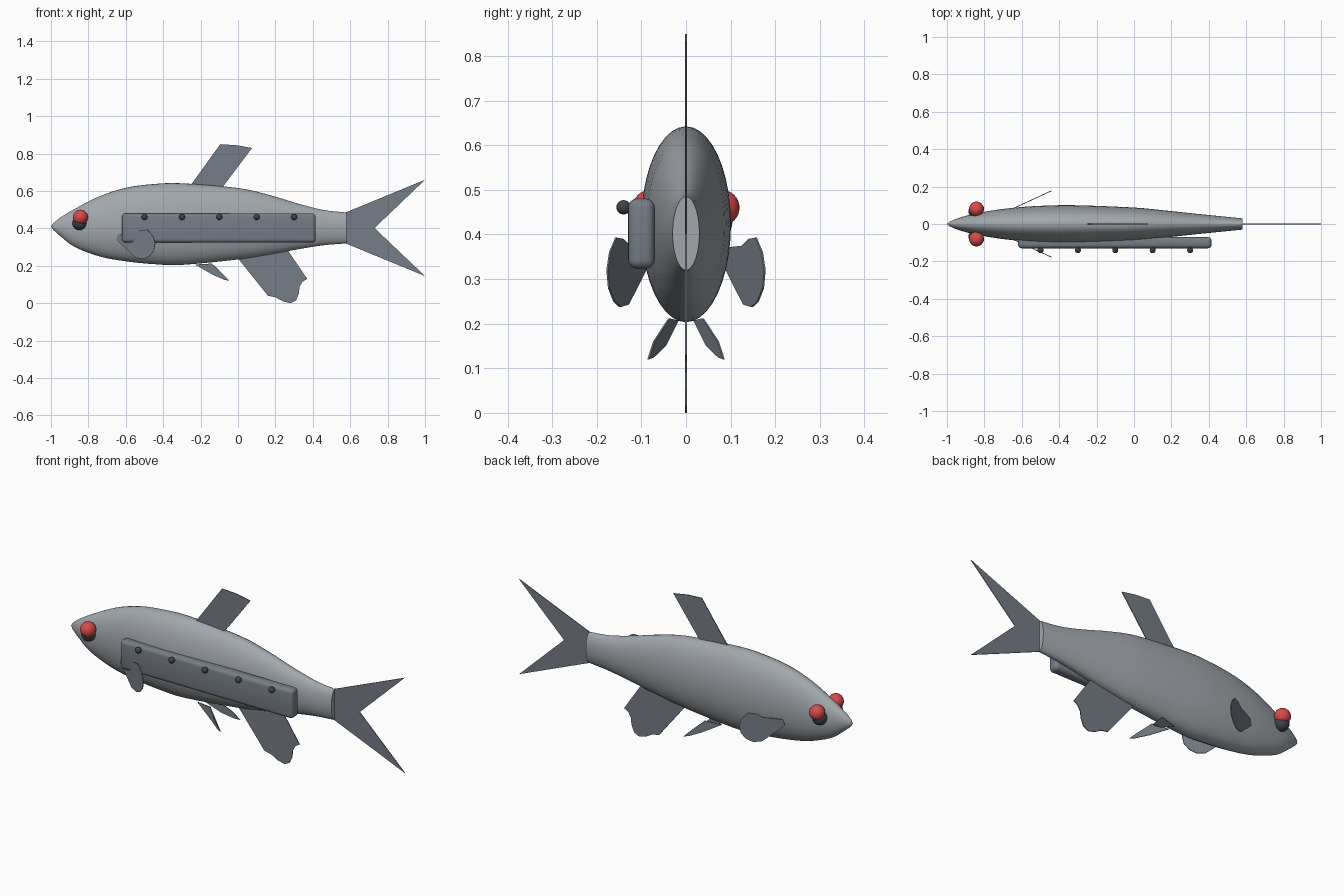
import bpy, bmesh, math
from mathutils import Vector

cube = bpy.data.objects.get("Cube")
if cube:
    bpy.data.objects.remove(cube, do_unlink=True)


def material(name, rgb):
    m = bpy.data.materials.new(name)
    m.use_nodes = True
    m.diffuse_color = (*rgb, 1)
    m.node_tree.nodes["Principled BSDF"].inputs["Base Color"].default_value = (*rgb, 1)
    return m


SILVER = material("silver grey", (0.36, 0.39, 0.42))
FIN = material("fin grey", (0.18, 0.205, 0.24))
PANEL = material("panel grey", (0.18, 0.205, 0.24))
DARK = material("dark slate", (0.05, 0.06, 0.075))
RED = material("red", (0.68, 0.07, 0.07))


def finish(name, bm, mat, smooth=True):
    bmesh.ops.recalc_face_normals(bm, faces=bm.faces)
    mesh = bpy.data.meshes.new(name)
    bm.to_mesh(mesh)
    bm.free()
    mesh.materials.append(mat)
    ob = bpy.data.objects.new(name, mesh)
    bpy.context.collection.objects.link(ob)
    if smooth:
        bpy.ops.object.select_all(action='DESELECT')
        ob.select_set(True)
        bpy.context.view_layer.objects.active = ob
        bpy.ops.object.shade_smooth_by_angle(angle=math.radians(40))
    return ob


def ball(name, centre, radius, mat):
    bm = bmesh.new()
    bmesh.ops.create_uvsphere(bm, u_segments=24, v_segments=16, radius=radius)
    bmesh.ops.translate(bm, verts=bm.verts, vec=centre)
    return finish(name, bm, mat)


def fin(name, points):
    """Thin flat fin from an outline of 3D points."""
    bm = bmesh.new()
    bm.faces.new([bm.verts.new(p) for p in points])
    ob = finish(name, bm, FIN, smooth=False)
    mod = ob.modifiers.new("thickness", 'SOLIDIFY')
    mod.thickness = 0.004
    mod.offset = 0
    return ob


def flat(points):
    return [(x, 0, z) for x, z in points]


def blend(a, b, c, d, t):
    """Smooth curve through stations b and c."""
    return b + 0.5 * t * (c - a + t * (2 * a - 5 * b + 4 * c - d + t * (3 * (b - c) + d - a)))


# Body stations: x, top, bottom, half width
stations = [Vector(s) for s in (
    (-0.955, 0.455, 0.363, 0.026), (-0.875, 0.503, 0.302, 0.05), (-0.74, 0.572, 0.25, 0.075),
    (-0.6, 0.617, 0.224, 0.091), (-0.45, 0.637, 0.209, 0.099), (-0.3, 0.641, 0.205, 0.1),
    (0, 0.616, 0.234, 0.088), (0.17, 0.578, 0.261, 0.072), (0.33, 0.53, 0.29, 0.055),
    (0.46, 0.498, 0.31, 0.042), (0.58, 0.485, 0.32, 0.03))]
padded = [stations[0] * 2 - stations[1]] + stations + [stations[-1] * 2 - stations[-2]]
rings = [Vector((-0.988, 0.428, 0.392, 0.011))]
for i in range(1, len(padded) - 2):
    rings += [blend(*padded[i - 1:i + 3], k / 4) for k in range(4)]
rings.append(stations[-1])

SIDES = 40
bm = bmesh.new()
loops = []
for x, top, bottom, half in rings:
    mid, tall = (top + bottom) / 2, (top - bottom) / 2
    angles = [math.tau * k / SIDES for k in range(SIDES)]
    loops.append([bm.verts.new((x, half * math.cos(a), mid + tall * math.sin(a))) for a in angles])
for r, s in zip(loops, loops[1:]):
    for k in range(SIDES):
        n = (k + 1) % SIDES
        bm.faces.new((r[k], r[n], s[n], s[k]))
nose = bm.verts.new((-1, 0, 0.41))
for k in range(SIDES):
    bm.faces.new((nose, loops[0][(k + 1) % SIDES], loops[0][k]))
bm.faces.new(loops[-1])
finish("body", bm, SILVER)

# Middle fins
fin("tail_fin", flat([(0.575, 0.485), (1, 0.66), (0.73, 0.402), (1, 0.145), (0.575, 0.32)]))
fin("dorsal_fin", flat([(-0.25, 0.635), (-0.095, 0.85), (-0.01, 0.845), (0.075, 0.83), (-0.09, 0.61)]))
fin("anal_fin", flat([(0, 0.24), (0.16, 0.04), (0.2, 0.032), (0.24, 0.01), (0.28, 0), (0.31, 0.015),
                      (0.325, 0.05), (0.33, 0.09), (0.345, 0.115), (0.37, 0.13), (0.265, 0.285)]))

# Paired fins and eyes
pectoral = [(-0.65, 0.34), (-0.64, 0.37), (-0.55, 0.375), (-0.52, 0.39), (-0.485, 0.393),
            (-0.455, 0.36), (-0.442, 0.32), (-0.45, 0.28), (-0.475, 0.25), (-0.505, 0.237),
            (-0.545, 0.243), (-0.63, 0.32)]
pelvic = [(-0.23, 0.018, 0.207), (-0.13, 0.047, 0.15), (-0.07, 0.074, 0.124), (-0.045, 0.085, 0.12),
          (-0.085, 0.072, 0.16), (-0.14, 0.038, 0.212)]
for side, label in ((1, "back"), (-1, "front")):
    fin(label + "_pectoral_fin", [(x, side * (0.095 + 0.46 * (x + 0.62)), z) for x, z in pectoral])
    fin(label + "_pelvic_fin", [(x, side * y, z) for x, y, z in pelvic])
    ball(label + "_eye", (-0.842, side * 0.08, 0.46), 0.04, RED)
    ball(label + "_eye_socket", (-0.848, side * 0.067, 0.428), 0.037, DARK)

# Side panel with rounded edges
bm = bmesh.new()
bmesh.ops.create_cube(bm, size=1)
bmesh.ops.scale(bm, verts=bm.verts, vec=(1.035, 0.06, 0.157))
bmesh.ops.translate(bm, verts=bm.verts, vec=(-0.1025, -0.1, 0.402))
bmesh.ops.bevel(bm, geom=bm.edges[:], offset=0.02, segments=4, profile=0.5, affect='EDGES')
finish("side_panel", bm, PANEL)

# Row of buttons on the panel
for i in range(5):
    ball("panel_button_%d" % (i + 1), (-0.5 + 0.2 * i, -0.14, 0.461), 0.016, DARK)
